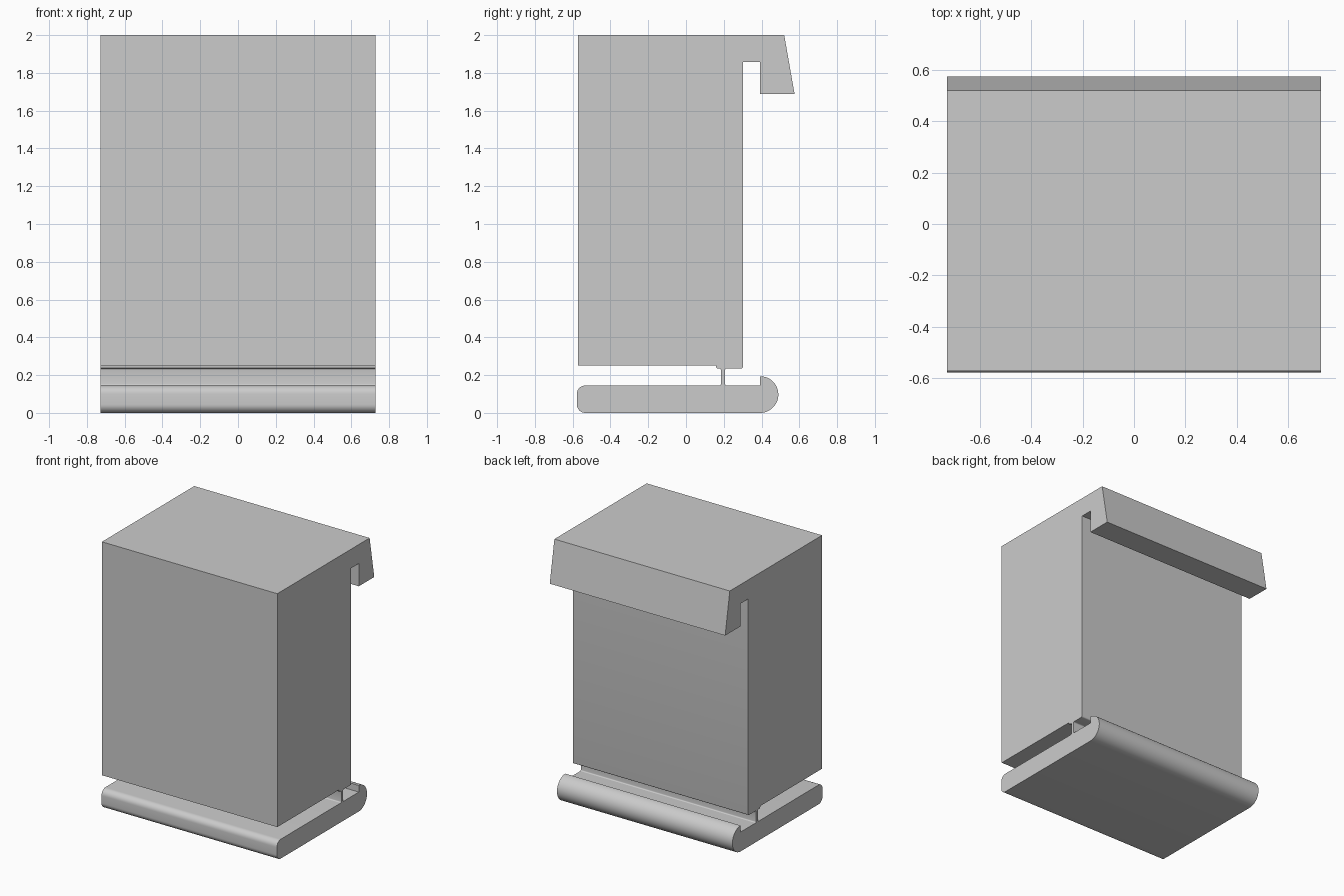
import bpy
import bmesh
from math import sin, cos, radians

HALF_WIDTH = 0.727

cube = bpy.data.objects.get("Cube")
if cube:
    bpy.data.objects.remove(cube)

grey = bpy.data.materials.new("plain_grey")
grey.use_nodes = True
GREY = (0.6, 0.6, 0.6, 1)
grey.diffuse_color = GREY
grey.node_tree.nodes["Principled BSDF"].inputs["Base Color"].default_value = GREY


def arc(y, z, radius, start, end, steps=8):
    """Points of a circular arc in the side profile, angles in degrees."""
    angles = [radians(start + (end - start) * i / steps) for i in range(steps + 1)]
    return [(y + radius * cos(a), z + radius * sin(a)) for a in angles]


def extrude_profile(name, profile):
    """Extrude a side profile of (y, z) points across the full width."""
    bm = bmesh.new()
    cap = bm.faces.new([bm.verts.new((-HALF_WIDTH, y, z)) for y, z in profile])
    grown = bmesh.ops.extrude_face_region(bm, geom=[cap], use_keep_orig=True)
    moved = [v for v in grown["geom"] if isinstance(v, bmesh.types.BMVert)]
    bmesh.ops.translate(bm, verts=moved, vec=(2 * HALF_WIDTH, 0, 0))
    bmesh.ops.recalc_face_normals(bm, faces=bm.faces)
    mesh = bpy.data.meshes.new(name)
    bm.to_mesh(mesh)
    bm.free()
    mesh.materials.append(grey)
    obj = bpy.data.objects.new(name, mesh)
    bpy.context.collection.objects.link(obj)
    bpy.ops.object.select_all(action="DESELECT")
    obj.select_set(True)
    bpy.context.view_layer.objects.active = obj
    bpy.ops.object.shade_smooth_by_angle(angle=radians(30))
    return obj


# Block with the overhanging hook at the back and a stepped underside
extrude_profile("hooked_block", [
    (-0.573, 0.251), (-0.573, 2.0), (0.52, 2.0), (0.575, 1.687),
    (0.392, 1.687), (0.392, 1.857), (0.302, 1.857),
    *arc(0.292, 0.245, 0.01, 0, -90, 4),
    *arc(0.169, 0.245, 0.01, 270, 180, 4),
    (0.159, 0.251),
])

# Thin web, flared where it meets the block and the base
FLARE = 0.008
extrude_profile("thin_web", [
    *arc(0.207 + FLARE, 0.235 - FLARE, FLARE, 90, 180, 4),
    *arc(0.207 + FLARE, 0.145 + FLARE, FLARE, 180, 270, 4),
    *arc(0.185 - FLARE, 0.145 + FLARE, FLARE, -90, 0, 4),
    *arc(0.185 - FLARE, 0.235 - FLARE, FLARE, 0, 90, 4),
])

# Flat base with a rounded front edge and a raised half-round lip at the back
extrude_profile("base_with_lip", [
    *arc(-0.533, 0.045, 0.045, 270, 180),
    *arc(-0.533, 0.1, 0.045, 180, 90),
    (0.392, 0.145),
    *arc(0.392, 0.097, 0.097, 90, -90, 24),
])
